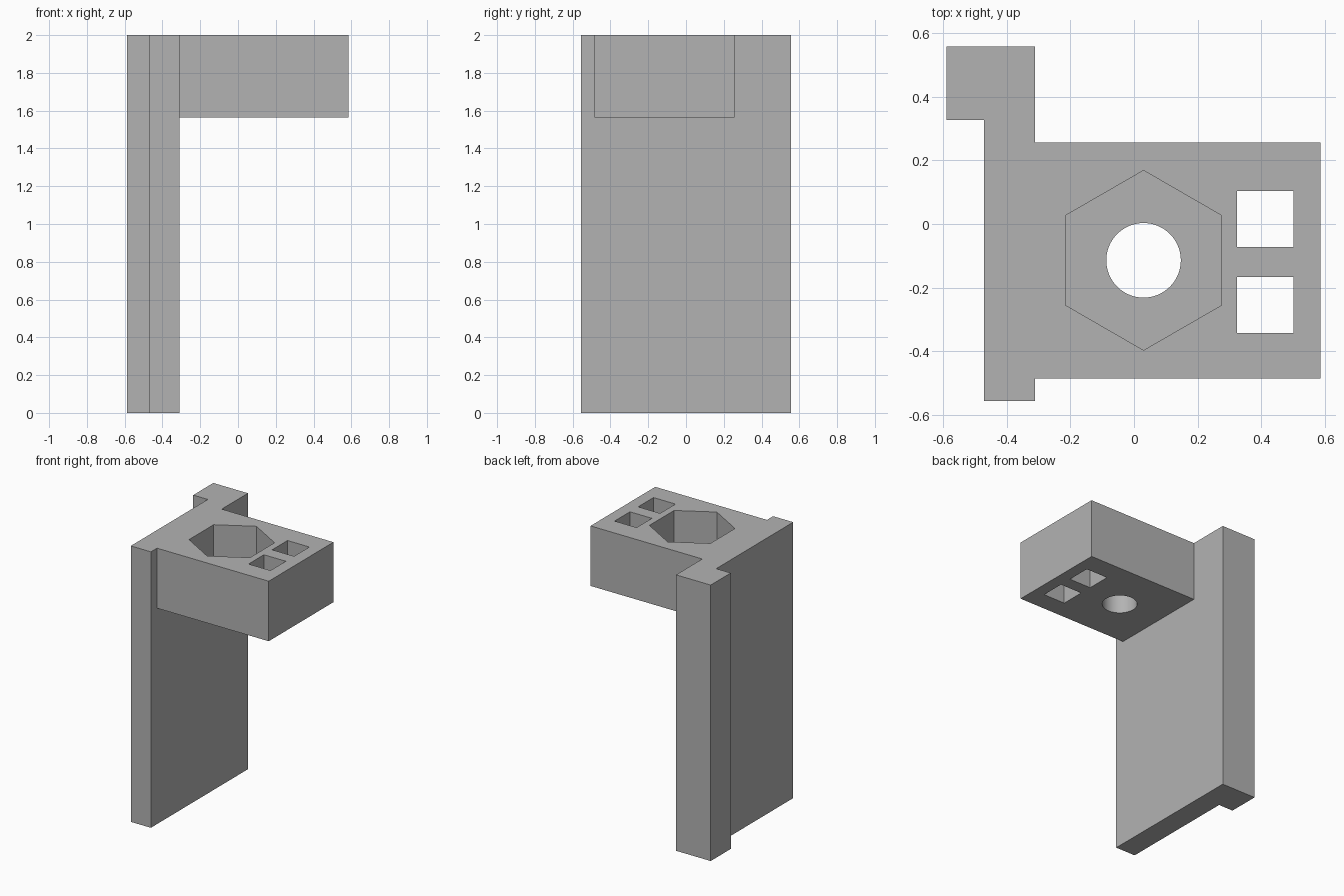
import bpy
import bmesh
from math import cos, sin, tau, radians

cube = bpy.data.objects.get("Cube")
if cube:
    bpy.data.objects.remove(cube, do_unlink=True)

grey = bpy.data.materials.new("plain grey")
grey.use_nodes = True
COLOUR = (0.45, 0.45, 0.45, 1)
grey.diffuse_color = COLOUR
grey.node_tree.nodes["Principled BSDF"].inputs["Base Color"].default_value = COLOUR


def prism(name, outline, bottom, top):
    """Extrude a counter-clockwise outline from bottom to top."""
    bm = bmesh.new()
    base = bm.faces.new([bm.verts.new((x, y, bottom)) for x, y in outline])
    grown = bmesh.ops.extrude_face_region(bm, geom=[base])["geom"]
    verts = [v for v in grown if isinstance(v, bmesh.types.BMVert)]
    bmesh.ops.translate(bm, verts=verts, vec=(0, 0, top - bottom))
    bmesh.ops.recalc_face_normals(bm, faces=bm.faces)
    mesh = bpy.data.meshes.new(name)
    bm.to_mesh(mesh)
    bm.free()
    mesh.materials.append(grey)
    ob = bpy.data.objects.new(name, mesh)
    bpy.context.collection.objects.link(ob)
    return ob


def box(x0, x1, y0, y1):
    return [(x0, y0), (x1, y0), (x1, y1), (x0, y1)]


def polygon(cx, cy, radius, sides):
    # First corner points along +y
    return [(cx - radius * sin(tau * i / sides), cy + radius * cos(tau * i / sides))
            for i in range(sides)]


def combine(target, other, operation):
    """Apply a boolean and discard the helper."""
    bpy.context.view_layer.objects.active = target
    mod = target.modifiers.new(operation, "BOOLEAN")
    mod.operation = operation
    mod.solver = "EXACT"
    mod.object = other
    bpy.ops.object.modifier_apply(modifier=mod.name)
    bpy.data.objects.remove(other, do_unlink=True)


TOP, BLOCK_BOTTOM, POCKET_FLOOR = 2.0, 1.565, 1.73
OVER, UNDER = TOP + 0.1, BLOCK_BOTTOM - 0.1
CENTRE = (0.03, -0.114)

# Upright plate with a lip along its rear edge
bracket = prism("bracket", [(-0.471, -0.555), (-0.31, -0.555), (-0.31, 0.557),
                            (-0.588, 0.557), (-0.588, 0.327), (-0.471, 0.327)], 0, TOP)

# Block reaching out from the top of the plate
block = prism("block", box(-0.4, 0.586, -0.485, 0.256), BLOCK_BOTTOM, TOP)
combine(bracket, block, "UNION")

# Hexagonal pocket and round bore below it
combine(bracket, prism("pocket", polygon(*CENTRE, 0.282, 6), POCKET_FLOOR, OVER), "DIFFERENCE")
combine(bracket, prism("bore", polygon(*CENTRE, 0.117, 64), UNDER, OVER), "DIFFERENCE")

# Two square through holes
for y in (-0.342, -0.072):
    combine(bracket, prism("slot", box(0.324, 0.5, y, y + 0.176), UNDER, OVER), "DIFFERENCE")

bpy.ops.object.select_all(action="DESELECT")
bracket.select_set(True)
bpy.context.view_layer.objects.active = bracket
bpy.ops.object.shade_smooth_by_angle(angle=radians(30))
